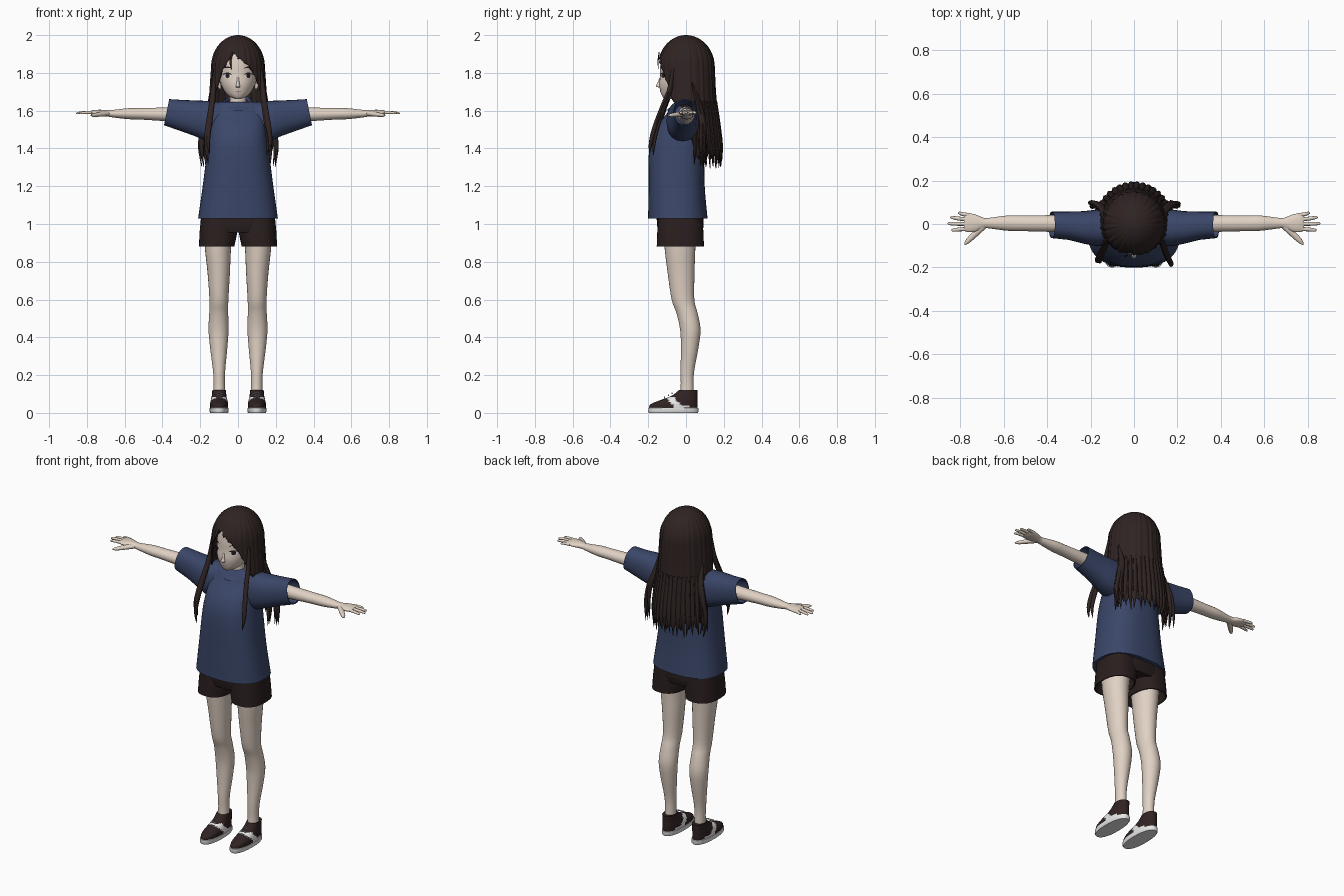
import bpy, bmesh, math, random
from mathutils import Vector
from mathutils.bvhtree import BVHTree

random.seed(4)
if "Cube" in bpy.data.objects:
    bpy.data.objects.remove(bpy.data.objects["Cube"])


def material(name, r, g, b):
    m = bpy.data.materials.new(name)
    m.use_nodes = True
    m.diffuse_color = (r, g, b, 1)
    m.node_tree.nodes["Principled BSDF"].inputs["Base Color"].default_value = (r, g, b, 1)
    return m


SKIN = material("skin", .75, .64, .55)
HAIR = material("dark brown hair", .028, .017, .016)
BLUE = material("navy cloth", .043, .062, .14)
SHORT = material("dark brown cloth", .023, .013, .013)
SHOE = material("brown leather", .03, .016, .016)
WHITE = material("white", .8, .8, .8)
LIP = material("lip", .5, .3, .27)
INK = material("eye brown", .02, .012, .012)


def finish(name, bm, mats, mirror=False, rule=None, angle=50):
    """Turn a bmesh into a named, smooth-shaded object."""
    bmesh.ops.recalc_face_normals(bm, faces=bm.faces[:])
    if rule:
        for f in bm.faces:
            f.material_index = int(rule(f.calc_center_median()))
    me = bpy.data.meshes.new(name)
    bm.to_mesh(me)
    bm.free()
    for m in mats:
        me.materials.append(m)
    me.shade_smooth()
    me.set_sharp_from_angle(angle=math.radians(angle))
    ob = bpy.data.objects.new(name, me)
    bpy.context.collection.objects.link(ob)
    if mirror:
        ob.modifiers.new("mirror", "MIRROR").use_mirror_merge = False
    return ob


def smooth_keys(keys, steps):
    """Catmull-Rom between rings, each a tuple (centre, u, v)."""
    out = []
    for i in range(len(keys) - 1):
        a, b, c, d = (keys[max(0, min(len(keys) - 1, i + k))] for k in (-1, 0, 1, 2))
        for s in range(steps):
            t = s / steps
            out.append([(q * 2 + (r - p) * t + (p * 2 - q * 5 + r * 4 - w) * t * t
                         + (q * 3 - p - r * 3 + w) * t ** 3) / 2 for p, q, r, w in zip(a, b, c, d)])
    return out + [keys[-1]]


def loft(name, keys, mat, steps=4, n=28, p=2, cap=True, mirror=False, rule=None):
    """Skin rings spanned by half-axes u and v."""
    bm = bmesh.new()
    rings = []
    for c, u, v in smooth_keys([tuple(map(Vector, k)) for k in keys], steps):
        ring = []
        for i in range(n):
            a = math.tau * i / n
            x, y = (math.copysign(abs(w) ** (2 / p), w) for w in (math.cos(a), math.sin(a)))
            ring.append(bm.verts.new(c + u * x + v * y))
        rings.append(ring)
    for a, b in zip(rings, rings[1:]):
        for i in range(n):
            j = (i + 1) % n
            bm.faces.new((a[i], a[j], b[j], b[i]))
    if cap:
        bm.faces.new(rings[0])
        bm.faces.new(rings[-1])
    return finish(name, bm, mat if isinstance(mat, list) else [mat], mirror, rule)


def flat(z, x, y, rx, ry):
    return (x, y, z), (rx, 0, 0), (0, ry, 0)


def across(x, y, z, ry, rz, lean=0):
    return (x, y, z), (0, ry, 0), (-lean, 0, rz)


def table(rows, k):
    """Linear lookup in (key, value) pairs with rising keys."""
    for (a, va), (b, vb) in zip(rows, rows[1:]):
        if k <= b:
            return va + (vb - va) * max(0, (k - a) / (b - a))
    return rows[-1][1]


# Head, neck, ears and nose
head = loft("head", [flat(1.662, 0, -.085, .015, .03), flat(1.675, 0, -.07, .045, .055),
                     flat(1.70, 0, -.05, .07, .085), flat(1.74, 0, -.03, .091, .112),
                     flat(1.79, 0, -.015, .102, .122), flat(1.85, 0, 0, .11, .135),
                     flat(1.92, 0, 0, .1, .12), flat(1.97, 0, 0, .05, .06)], SKIN)
loft("neck", [flat(1.58, 0, -.01, .055, .05), flat(1.64, 0, -.012, .044, .042),
              flat(1.74, 0, -.01, .045, .045)], SKIN)
loft("ears", [flat(1.715, .095, -.015, .006, .008), flat(1.735, .1, -.01, .011, .018),
              flat(1.77, .107, -.005, .012, .025), flat(1.785, .107, -.005, .006, .012)], SKIN, mirror=True)
loft("nose", [flat(1.722, 0, -.138, .008, .006), flat(1.73, 0, -.142, .012, .018),
              flat(1.745, 0, -.14, .008, .012), flat(1.775, 0, -.136, .005, .004)], SKIN, n=12)

# Face details laid on the head surface
tree = BVHTree.FromPolygons([v.co for v in head.data.vertices], [p.vertices[:] for p in head.data.polygons])


def decal(name, x, z, rx, rz, mat, lift, bend=0, mirror=True):
    bm = bmesh.new()
    rows = []
    for i in range(9):
        s = i / 4 - 1
        h = rz * math.sqrt(max(.02, 1 - s * s))
        row = []
        for e in (-1, 0, 1):
            px, pz = x + rx * s, z + h * e - bend * s * s
            hit = tree.ray_cast(Vector((px, -1, pz)), Vector((0, 1, 0)))[0]
            row.append(bm.verts.new((px, hit.y - lift, pz)))
        rows.append(row)
    for a, b in zip(rows, rows[1:]):
        for k in (0, 1):
            bm.faces.new((a[k], b[k], b[k + 1], a[k + 1]))
    finish(name, bm, [mat], mirror)


decal("eye_whites", .055, 1.785, .021, .012, WHITE, .002)
decal("irises", .055, 1.785, .011, .012, INK, .004)
decal("upper_lashes", .056, 1.798, .025, .004, INK, .005, .008)
decal("eyebrows", .055, 1.83, .024, .003, INK, .003, .006)
decal("mouth", 0, 1.7, .018, .003, LIP, .002, -.002, False)

# Shirt: body, collar and open sleeves
loft("shirt_body", [flat(1.03, 0, -.043, .211, .157), flat(1.2, 0, -.05, .187, .149),
                    flat(1.4, 0, -.05, .162, .145), flat(1.5, 0, -.04, .15, .126),
                    flat(1.58, 0, -.02, .145, .085), flat(1.62, 0, -.012, .138, .066),
                    flat(1.645, 0, -.005, .12, .052)], BLUE, n=48, p=2.5)
loft("collar", [((0, -.015, z), (rx, 0, 0), (0, ry, .034)) for z, rx, ry in
                ((1.632, .088, .089), (1.645, .08, .08), (1.65, .07, .068), (1.63, .066, .064))],
     BLUE, steps=1, cap=False)
loft("sleeves", [across(.09, -.015, 1.545, .075, .1), across(.17, -.018, 1.546, .085, .106),
                 across(.23, -.016, 1.56, .075, .094), across(.3, -.008, 1.574, .065, .083),
                 across(.378, -.004, 1.592, .061, .069, .014), across(.376, -.004, 1.592, .056, .063, .014),
                 across(.26, -.008, 1.575, .05, .055)], BLUE, steps=1, p=2.3, cap=False, mirror=True)

# Arms and hands
loft("arms", [across(.15, 0, 1.575, .045, .045), across(.36, .002, 1.58, .039, .037),
              across(.5, .003, 1.583, .036, .031), across(.58, .004, 1.584, .035, .029),
              across(.66, .004, 1.584, .025, .02), across(.69, .004, 1.586, .024, .017),
              across(.73, .004, 1.589, .04, .016), across(.765, .006, 1.59, .043, .013),
              across(.782, .006, 1.59, .036, .008)], SKIN, mirror=True)
for finger, y0, x1, y1 in (("little", .04, .81, .05), ("ring", .02, .845, .03),
                           ("middle", 0, .857, .002), ("index", -.022, .84, -.028)):
    loft(finger + "_fingers", [across(.75, y0, 1.59, .009, .009),
                               across(.75 + (x1 - .75) * .6, (y0 + y1) / 2, 1.59, .009, .008),
                               across(x1 - .008, y1, 1.587, .007, .006),
                               across(x1, y1, 1.586, .002, .002)], SKIN, n=10, mirror=True)
loft("thumbs", [((x, y, z), (r, r * .7, 0), (0, 0, r)) for x, y, z, r in
                ((.695, -.01, 1.585, .014), (.735, -.05, 1.58, .012), (.765, -.08, 1.576, .009),
                 (.778, -.095, 1.575, .003))], SKIN, n=12, mirror=True)

# Shorts
loft("shorts_hips", [flat(.955, 0, -.03, .17, .115), flat(1.0, 0, -.03, .196, .124),
                     flat(1.08, 0, -.035, .185, .12)], SHORT, n=40, p=2.4)
loft("shorts_legs", [flat(1.05, .097, -.03, .097, .115), flat(.96, .103, -.03, .1, .122),
                     flat(.882, .113, -.03, .094, .125), flat(.882, .113, -.03, .088, .118),
                     flat(.96, .105, -.03, .08, .1)], SHORT, steps=1, n=36, p=2.4, mirror=True)

# Legs
loft("legs", [flat(1.0, .1, -.03, .08, .09), flat(.88, .106, -.032, .07, .082),
              flat(.74, .102, -.026, .059, .071), flat(.6, .101, -.016, .05, .06),
              flat(.53, .102, .005, .05, .056), flat(.44, .103, .023, .053, .054),
              flat(.34, .102, .019, .045, .046), flat(.22, .1, .007, .032, .036),
              flat(.14, .099, .006, .03, .034), flat(.06, .1, .005, .034, .04)], SKIN, mirror=True)

# Shoes: sole, upper with pale side panel, laces
loft("soles", [flat(z, .1, -.067, rx, ry) for z, rx, ry in
               ((0, .047, .129), (.006, .051, .133), (.026, .05, .132), (.028, .045, .126))],
     WHITE, steps=1, n=40, p=2.3, mirror=True)


def panel(c):
    return abs(c.y + .055 - (c.z - .05) * -.9) < .022 and c.z < .085 or c.z < .042 and -.06 < c.y < .02


loft("shoe_uppers", [flat(.02, .1, -.067, .047, .127), flat(.045, .1, -.064, .048, .125),
                     flat(.068, .1, -.037, .044, .098), flat(.09, .1, -.008, .039, .069),
                     flat(.12, .1, .012, .036, .05)], [SHOE, WHITE], steps=5, n=64, p=2.2,
     mirror=True, rule=panel)
for i in range(3):
    y, z = -.113 + i * .02, .08 + i * .011
    loft(f"lace_{i + 1}", [across(.083, y, z, .003, .003), across(.1, y, z + .004, .003, .003),
                           across(.117, y, z, .003, .003)], WHITE, n=8, mirror=True)

# Hair shell: dome, swept fringe and long back with grooved strands
HANG = [(-180, 1.33), (-104, 1.34), (-92, 1.6), (-62, 1.64), (-48, 1.73), (-36, 1.81), (-20, 1.87),
        (-12, 1.9), (0, 1.875), (12, 1.855), (25, 1.83), (40, 1.78), (50, 1.72), (62, 1.64),
        (92, 1.6), (104, 1.34), (180, 1.33)]
WIDE = [(1.3, .178), (1.4, .178), (1.5, .166), (1.6, .156), (1.7, .15), (1.83, .141)]
DEEP = [(1.3, .188), (1.4, .19), (1.5, .178), (1.6, .165), (1.7, .156), (1.83, .15)]


def hair_point(deg, z, grow=1):
    a = math.radians(deg)
    dome = math.sqrt(max(0, 1 - (max(0, z - 1.83) / .17) ** 2)) * grow
    depth = .147 if abs(deg) < 90 else table(DEEP, z)
    return Vector((math.sin(a) * table(WIDE, z) * dome, -math.cos(a) * depth * dome, z))


bm = bmesh.new()
cols, rows = 160, 30
grid = []
for i in range(cols):
    deg = -180 + 360 * i / cols
    a = math.radians(deg)
    end = table(HANG, deg) + (.05 if abs(deg) > 95 else .012) * abs(math.sin(a * 13)) * random.uniform(.5, 1)
    groove = .012 * math.cos(a * 26) + .008 * math.cos(a * 40 + 1)
    grid.append([bm.verts.new(hair_point(deg, 2 - (2 - end) * (r / rows) ** 2, 1 + groove * min(1, r / 9)))
                 for r in range(rows + 1)])
for a, b in zip(grid, grid[1:] + grid[:1]):
    for r in range(rows):
        bm.faces.new((a[r], a[r + 1], b[r + 1], b[r]))
bmesh.ops.remove_doubles(bm, verts=bm.verts[:], dist=.0001)
shell = finish("hair_shell", bm, [HAIR])
shell.modifiers.new("thickness", "SOLIDIFY").thickness = .008


def lock(name, points, w, d):
    """Tapering strand through a few points."""
    last = len(points) - 1
    size = [.6 if i == 0 else 1 if i < last - 1 else .75 if i < last else .08 for i in range(last + 1)]
    loft(name, [(q, (w * s, 0, 0), (0, d * s, 0)) for q, s in zip(points, size)], HAIR, n=8)


# Front locks falling over the chest, side locks behind the shoulders
front_path = [(.122, -.07, 1.82), (.128, -.085, 1.7), (.136, -.118, 1.6), (.15, -.155, 1.48),
              (.155, -.172, 1.39), (.145, -.175, 1.32)]
side_path = [(.135, .03, 1.75), (.148, .07, 1.62), (.175, .09, 1.52), (.192, .09, 1.41), (.18, .1, 1.3)]
for side, sx in (("left", 1), ("right", -1)):
    for k in range(4):
        for part, path, w in (("front", front_path, .013), ("side", side_path, .014)):
            dx, dy, dz = random.uniform(-.014, .014), random.uniform(-.012, .012), random.uniform(0, .06)
            pts = [(sx * (x + dx * i / 3), y + dy * i / 3, z + dz * i / 5) for i, (x, y, z) in enumerate(path)]
            lock(f"{side}_{part}_lock_{k + 1}", pts, w, .012)

# Loose tips along the back
for k in range(18):
    deg = 105 + 150 * k / 17
    deg = deg if deg <= 180 else deg - 360
    tip = 1.29 + random.uniform(0, .04)
    lock(f"back_lock_{k + 1}", [hair_point(deg + random.uniform(-3, 3) * (z < 1.4), z, .985)
                                for z in (1.65, 1.5, 1.4, tip)], .016, .012)
# Thin strand on the forehead
lock("forehead_strand", [(-.03, -.142, 1.91), (-.04, -.148, 1.86), (-.035, -.146, 1.815)], .007, .004)
